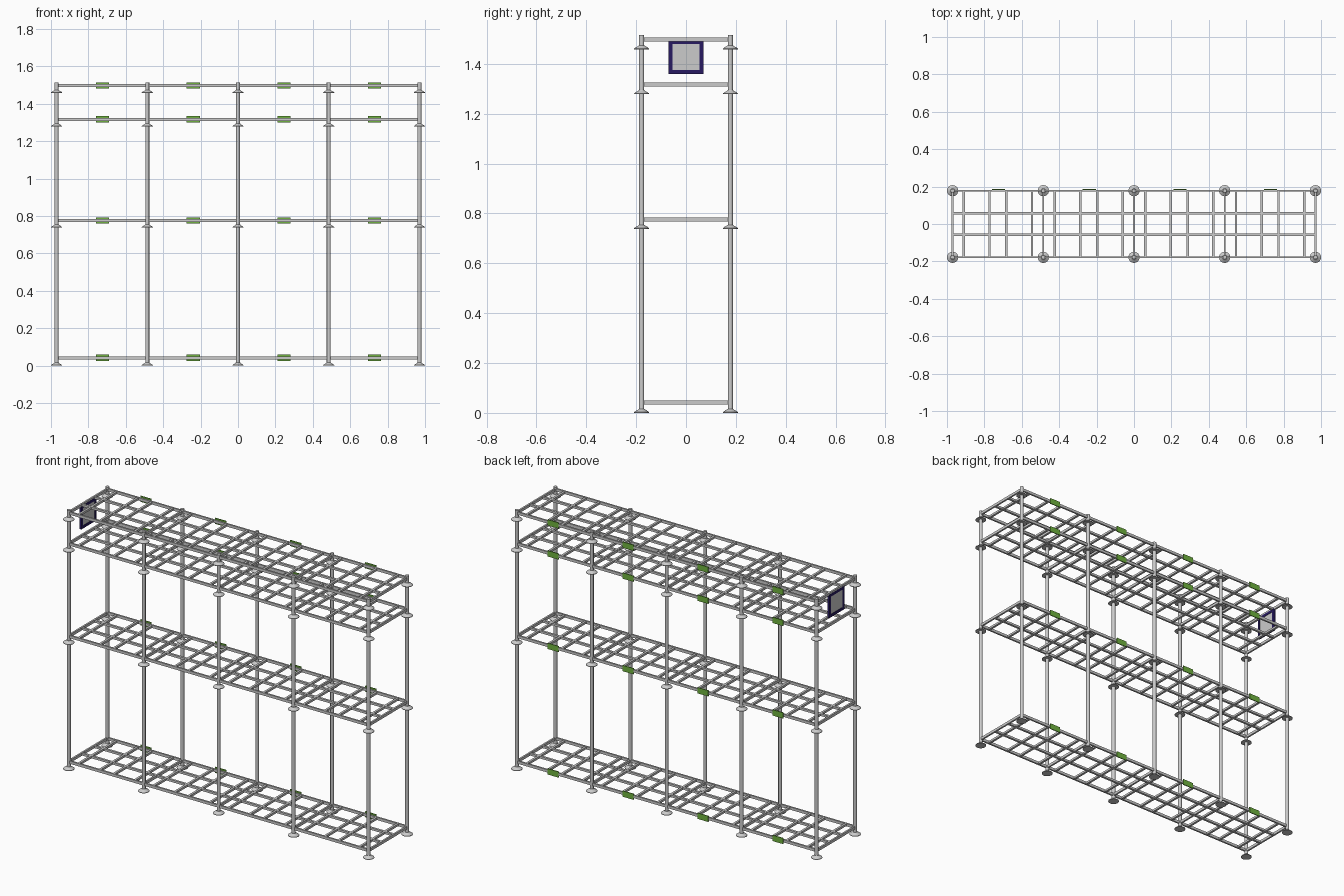
import bpy, bmesh
from mathutils import Matrix, Vector

if "Cube" in bpy.data.objects:
    bpy.data.objects.remove(bpy.data.objects["Cube"])

POST_X = [-0.97, -0.485, 0.0, 0.485, 0.97]
POST_Y = 0.178
SHELF_Z = [0.042, 0.776, 1.317, 1.498]
COLLAR_Z = [0.0, 0.738, 1.278, 1.458]
POST_PROFILE = [(0, 0), (0.0105, 0), (0.0105, 1.515), (0, 1.515)]
COLLAR_PROFILE = [(0, 0), (0.030, 0), (0.030, 0.003), (0.022, 0.009), (0.014, 0.013), (0.012, 0.016), (0, 0.016)]


def material(name, color):
    mat = bpy.data.materials.new(name)
    mat.diffuse_color = color
    mat.use_nodes = True
    mat.node_tree.nodes["Principled BSDF"].inputs["Base Color"].default_value = mat.diffuse_color
    return mat


def finish(name, bm, mat=None, smooth=False):
    bmesh.ops.recalc_face_normals(bm, faces=bm.faces)
    mesh = bpy.data.meshes.new(name)
    bm.to_mesh(mesh)
    bm.free()
    obj = bpy.data.objects.new(name, mesh)
    bpy.context.collection.objects.link(obj)
    if mat:
        mesh.materials.append(mat)
    if smooth:
        bpy.ops.object.select_all(action='DESELECT')
        obj.select_set(True)
        bpy.context.view_layer.objects.active = obj
        bpy.ops.object.shade_smooth_by_angle()
    return obj


def add_box(bm, center, size):
    m = Matrix.Translation(center) @ Matrix.Diagonal((*size, 1))
    bmesh.ops.create_cube(bm, size=1, matrix=m)


def add_lathe(bm, profile, origin, sides=24):
    verts = [bm.verts.new((r, 0, z)) for r, z in profile]
    edges = [bm.edges.new(p) for p in zip(verts, verts[1:])]
    before = set(bm.verts) - set(verts)
    bmesh.ops.spin(bm, geom=verts + edges, cent=(0, 0, 0), axis=(0, 0, 1),
                   angle=6.283185307, steps=sides, use_duplicate=False)
    new = [v for v in bm.verts if v not in before]
    bmesh.ops.remove_doubles(bm, verts=new, dist=1e-5)
    new = [v for v in bm.verts if v not in before]
    bmesh.ops.translate(bm, verts=new, vec=Vector(origin))


green = material("tag_green", (0.16, 0.45, 0.05, 1))
navy = material("sign_navy", (0.02, 0.01, 0.12, 1))

# Upright posts with domed collars below each shelf
for i, x in enumerate(POST_X):
    for side, y in (("front", -POST_Y), ("back", POST_Y)):
        bm = bmesh.new()
        add_lathe(bm, POST_PROFILE, (x, y, 0))
        finish(f"{side}_post_{i}", bm, smooth=True)
        bm = bmesh.new()
        for z in COLLAR_Z:
            add_lathe(bm, COLLAR_PROFILE, (x, y, z))
        finish(f"{side}_collars_{i}", bm, smooth=True)

bays = [(a + b) / 2 for a, b in zip(POST_X, POST_X[1:])]
for i, z in enumerate(SHELF_Z):
    # Outer rails and the cross rails between each pair of posts
    bm = bmesh.new()
    for y in (-POST_Y, POST_Y):
        add_box(bm, (0, y, z), (1.94, 0.010, 0.016))
    for x in POST_X:
        add_box(bm, (x, 0, z), (0.010, 2 * POST_Y, 0.016))
    finish(f"shelf_frame_{i}", bm)

    # Inner grid of slats
    bm = bmesh.new()
    for y in (-0.057, 0.057):
        add_box(bm, (0, y, z), (1.94, 0.013, 0.013))
    for c in bays:
        for d in (-0.182, -0.045, 0.045, 0.182):
            add_box(bm, (c + d, 0, z), (0.013, 2 * POST_Y, 0.0125))
    finish(f"shelf_slats_{i}", bm)

    # Label tags on the back rail
    bm = bmesh.new()
    for c in bays:
        add_box(bm, (c + 0.003, POST_Y + 0.006, z), (0.07, 0.005, 0.034))
    finish(f"shelf_tags_{i}", bm, green)

# Blank sign hanging at the left end: navy border around a grey panel
SX, SZ = -0.97, 1.428
bm = bmesh.new()
for s in (-1, 1):
    add_box(bm, (SX, s * 0.062, SZ), (0.012, 0.016, 0.136))
    add_box(bm, (SX, 0, SZ + s * 0.060), (0.012, 0.108, 0.016))
finish("sign_border", bm, navy)
bm = bmesh.new()
add_box(bm, (SX, 0, SZ), (0.007, 0.108, 0.104))
finish("sign_panel", bm)
